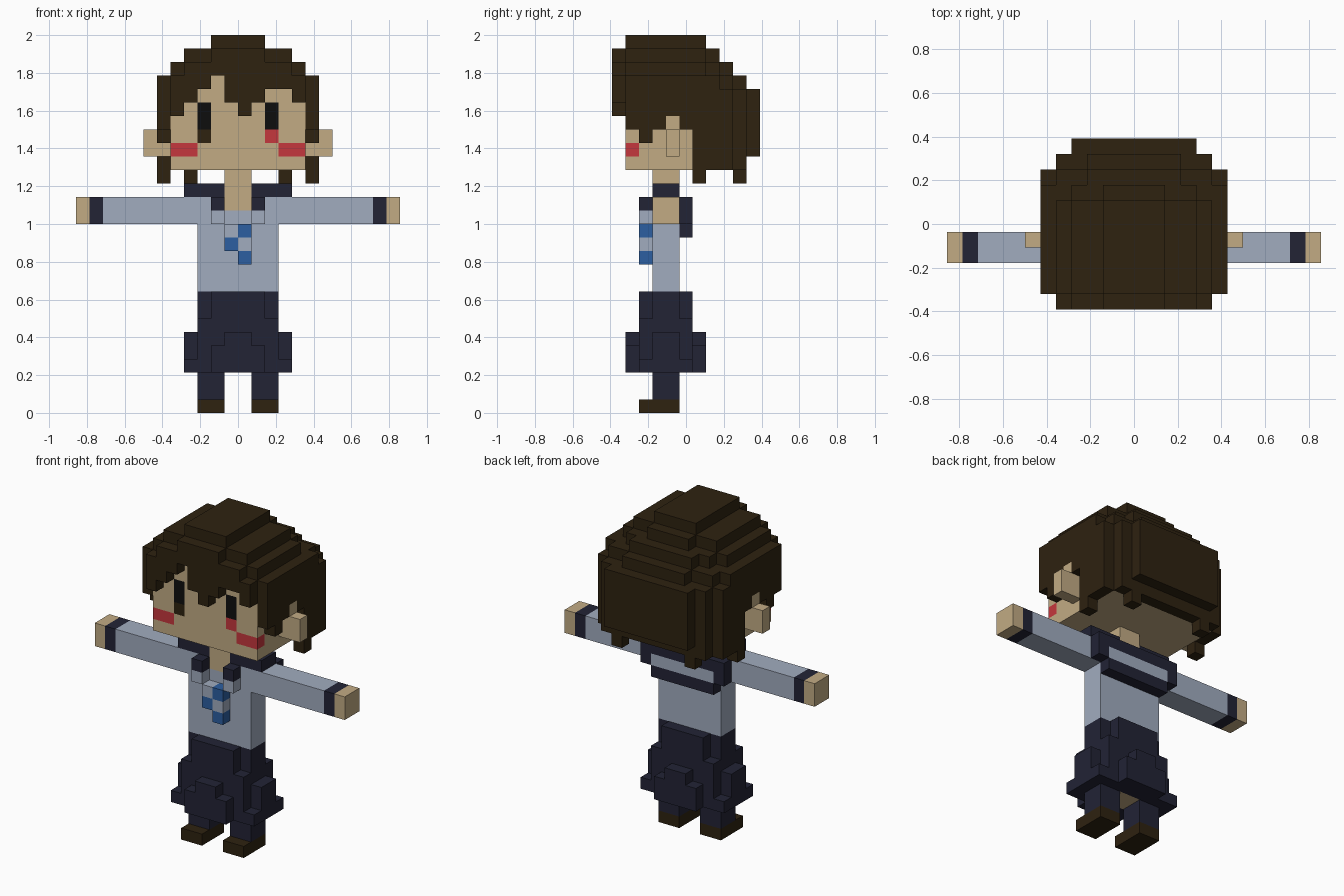
import bpy, bmesh

if "Cube" in bpy.data.objects:
    bpy.data.objects.remove(bpy.data.objects["Cube"])

V = 2 / 28          # edge length of one cube
Y0 = 5.5            # half the depth in cubes


def linear(c):
    c /= 255
    return c / 12.92 if c <= 0.04045 else ((c + 0.055) / 1.055) ** 2.4


COLOURS = {
    "dark_brown": (46, 34, 16), "skin": (194, 171, 132), "light_grey_blue": (161, 172, 191),
    "navy": (34, 35, 53), "blue": (44, 95, 161), "red": (197, 55, 61), "black": (13, 13, 13),
}
MATS = {}
for name, rgb in COLOURS.items():
    MATS[name] = bpy.data.materials.new(name)
    MATS[name].diffuse_color = (*[linear(c) for c in rgb], 1)

cells = {}          # (x, y, z) -> (part, colour)


def fill(part, colour, x, y, z, mirror=False):
    """Fill a block of cubes; ranges are (start, end)."""
    for i in range(*x):
        for j in range(*y):
            for k in range(*z):
                cells[i, j, k] = (part, colour)
                if mirror:
                    cells[-1 - i, j, k] = (part, colour)


def clear(x, y, z, mirror=False):
    for i in range(*x):
        for j in range(*y):
            for k in range(*z):
                cells.pop((i, j, k), None)
                if mirror:
                    cells.pop((-1 - i, j, k), None)


# Hair mass: stacked layers of (front, back, half width)
layers = {
    (27, 28): [(1, 7, 2)],
    (26, 27): [(0, 8, 2), (1, 7, 4)],
    (25, 26): [(0, 9, 3), (0, 8, 4), (1, 7, 5)],
    (24, 25): [(0, 10, 3), (0, 9, 5), (1, 8, 6)],
    (22, 24): [(0, 11, 4), (0, 10, 5), (1, 9, 6)],
    (19, 22): [(1, 11, 4), (1, 10, 5), (1, 9, 6)],
    (18, 19): [(6, 10, 5), (6, 9, 6)],
}
for z, rows in layers.items():
    for front, back, half in rows:
        fill("hair", "dark_brown", (-half, half), (front, back), z)

# Hair around the ears: lowest cube of each side column
for j, low in {1: 21, 2: 20, 3: 21, 4: 22, 5: 21}.items():
    clear((5, 6), (j, j + 1), (18, low), True)

# Fringe: lowest cube of each front column
fringe = [22, 23, 24, 25, 23, 22, 23, 24, 24, 23]
for i, low in enumerate(fringe, -5):
    clear((i, i + 1), (0, 1), (18, low))

# Loose locks at the nape
fill("hair", "dark_brown", (5, 6), (6, 7), (17, 18), True)
fill("hair", "dark_brown", (3, 4), (9, 10), (17, 18), True)

# Head, forehead and ears
fill("head", "skin", (-5, 5), (1, 9), (18, 24))
fill("head", "skin", (-2, -1), (1, 2), (24, 25))
fill("head", "skin", (5, 6), (4, 5), (19, 22), True)
fill("ear", "skin", (6, 7), (4, 5), (19, 21), True)
fill("head", "skin", (5, 6), (4, 5), (19, 21), True)

# Eyes and cheeks set into the face
fill("head", "black", (2, 3), (1, 2), (21, 23), True)
fill("head", "dark_brown", (-3, -2), (1, 2), (20, 21))
fill("head", "red", (2, 3), (1, 2), (20, 21))
fill("head", "red", (3, 5), (1, 2), (19, 20), True)

# Shirt, sleeves, cuffs, hands
fill("shirt", "light_grey_blue", (-3, 3), (3, 5), (9, 16))
fill("sleeve", "light_grey_blue", (3, 10), (3, 5), (14, 16), True)
fill("cuff", "navy", (10, 11), (3, 5), (14, 16), True)
fill("hand", "skin", (11, 12), (3, 5), (14, 16), True)
fill("neck", "skin", (-1, 1), (3, 5), (15, 18))

# Collar: shoulders, front tips, back flap with a light stripe
fill("collar", "navy", (1, 4), (3, 5), (16, 17), True)
fill("collar", "navy", (1, 2), (2, 3), (15, 16), True)
fill("collar", "light_grey_blue", (1, 2), (2, 3), (14, 15), True)
fill("collar", "navy", (-4, 4), (5, 6), (14, 16))
fill("collar", "navy", (-3, 3), (5, 6), (13, 14))
fill("collar", "light_grey_blue", (-3, 3), (5, 6), (14, 15))

# Checked tie
for i, k, colour in [(0, 13, "blue"), (-1, 13, "light_grey_blue"), (-1, 12, "blue"),
                     (0, 12, "light_grey_blue"), (0, 11, "blue")]:
    fill("tie", colour, (i, i + 1), (2, 3), (k, k + 1))

# Puffed shorts: (half width, front, back, bottom, top)
for half, front, back, low, top in [
        (3, 3, 5, 7, 9), (2, 2, 6, 7, 9), (3, 2, 6, 3, 7), (4, 3, 5, 3, 6),
        (4, 2, 6, 3, 4), (2, 1, 7, 3, 5), (1, 1, 7, 5, 6)]:
    fill("shorts", "navy", (-half, half), (front, back), (low, top))
fill("hips", "skin", (-1, 1), (3, 5), (3, 4))

# Legs and shoes
fill("leg", "navy", (1, 3), (3, 5), (1, 3), True)
fill("shoe", "dark_brown", (1, 3), (2, 5), (0, 1), True)

# Turn every part into a mesh of its exposed cube faces
DIRS = [(1, 0, 0), (-1, 0, 0), (0, 1, 0), (0, -1, 0), (0, 0, 1), (0, 0, -1)]


def corners(cell, d):
    axis = next(a for a in range(3) if d[a])
    u, w = (axis + 1) % 3, (axis + 2) % 3
    pts = []
    for a, b in [(0, 0), (1, 0), (1, 1), (0, 1)]:
        p = list(cell)
        p[axis] += d[axis] > 0
        p[u] += a
        p[w] += b
        pts.append(tuple(p))
    return pts if d[axis] > 0 else pts[::-1]


for part in sorted({p for p, _ in cells.values()}):
    own = {c: col for c, (p, col) in cells.items() if p == part}
    used = sorted(set(own.values()))
    bm = bmesh.new()
    verts = {}
    for cell, colour in own.items():
        for d in DIRS:
            if tuple(cell[a] + d[a] for a in range(3)) in cells:
                continue
            ring = []
            for p in corners(cell, d):
                if p not in verts:
                    verts[p] = bm.verts.new((p[0] * V, (p[1] - Y0) * V, p[2] * V))
                ring.append(verts[p])
            bm.faces.new(ring).material_index = used.index(colour)
    mesh = bpy.data.meshes.new(part)
    bm.to_mesh(mesh)
    bm.free()
    for colour in used:
        mesh.materials.append(MATS[colour])
    bpy.context.collection.objects.link(bpy.data.objects.new(part, mesh))

for m in bpy.data.materials:
    if m.users and not m.is_grease_pencil:
        m.use_nodes = True
        m.node_tree.nodes["Principled BSDF"].inputs["Base Color"].default_value = m.diffuse_color
